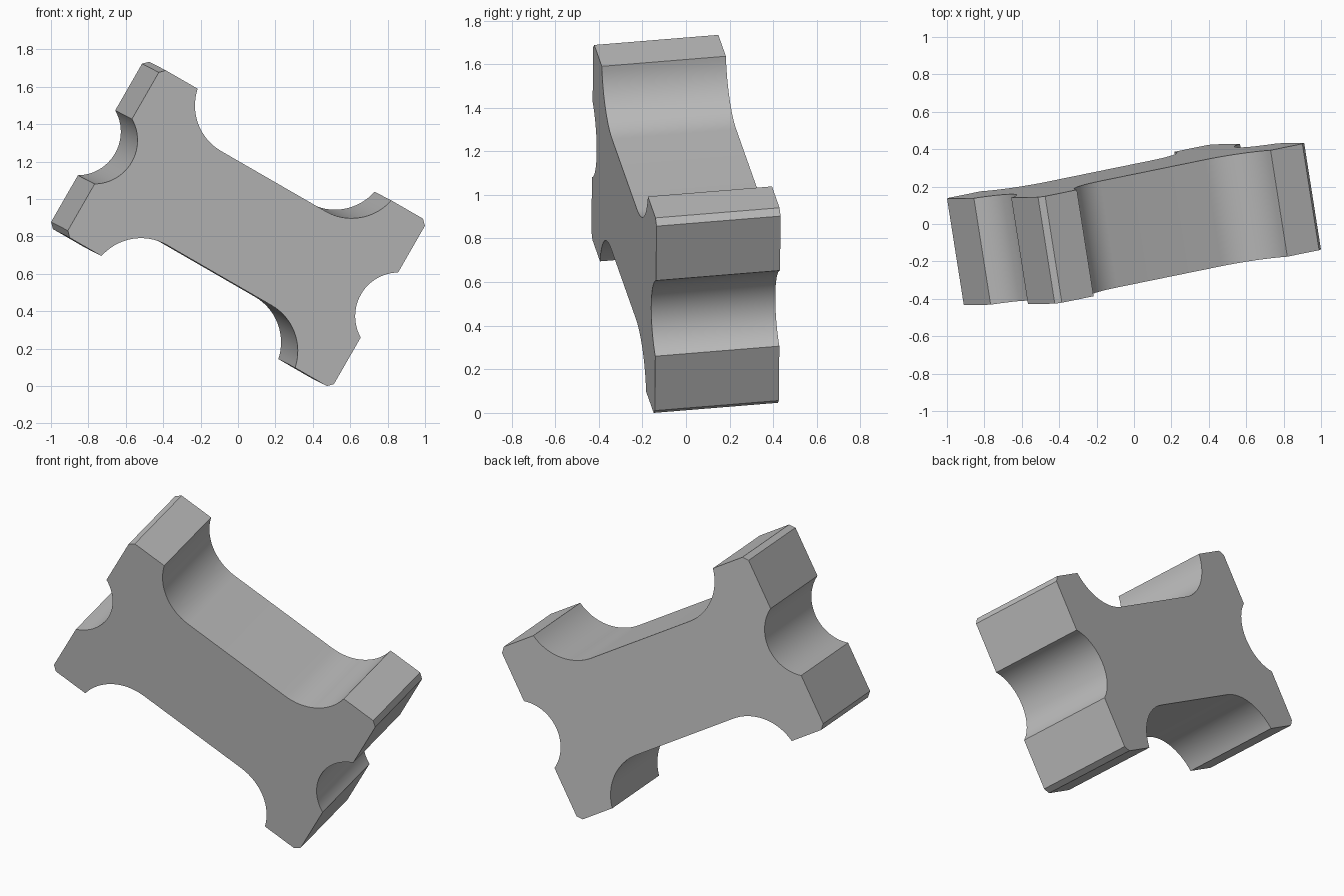
import bpy, bmesh, math
from mathutils import Vector, Matrix

cube = bpy.data.objects.get("Cube")
if cube:
    bpy.data.objects.remove(cube, do_unlink=True)

HALF_LEN, HALF_HIGH, SHAFT, THICK = 0.834, 0.516, 0.29, 0.578
CHAMFER, TAB = 0.028, 0.607      # corner cut, inner end of each flat lug
FILLET, NOTCH = 0.285, 0.231     # radii of side fillets and end notches


def arc(centre, radius, start, end, steps):
    """Points on a circle, angles in radians."""
    for i in range(steps + 1):
        t = start + (end - start) * i / steps
        yield (centre[0] + radius * math.cos(t), centre[1] + radius * math.sin(t))


# Quarter profile: shaft fillet, lug with cut corners, half of the end notch
rise = HALF_HIGH - SHAFT - FILLET
run = math.sqrt(FILLET ** 2 - rise ** 2)
quarter = list(arc((TAB - run, SHAFT + FILLET), FILLET,
                   -math.pi / 2, math.atan2(rise, run), 16))
quarter += [(HALF_LEN - CHAMFER, HALF_HIGH), (HALF_LEN, HALF_HIGH - CHAMFER)]
quarter += list(arc((HALF_LEN + NOTCH / 2, 0), NOTCH,
                    math.radians(120), math.pi, 12))

# Mirror the quarter into the closed outline
half = quarter + [(x, -z) for x, z in reversed(quarter[:-1])]
outline = half + [(-x, z) for x, z in reversed(half)]

# Extrude the outline through the thickness
bm = bmesh.new()
face = bm.faces.new([bm.verts.new((x, -THICK / 2, z)) for x, z in outline])
ext = bmesh.ops.extrude_face_region(bm, geom=[face], use_keep_orig=True)
bmesh.ops.translate(bm, vec=(0, THICK, 0),
                    verts=[g for g in ext["geom"] if isinstance(g, bmesh.types.BMVert)])
bmesh.ops.recalc_face_normals(bm, faces=bm.faces)

# Tilt the block and stand it on its lowest corner
depth = Vector((-0.155, 0.985, 0.08)).normalized()
up = Vector((0.853, 0.174, -0.492)).cross(depth).normalized()
along = depth.cross(up)
tilt = Matrix((along, depth, up)).transposed()
bmesh.ops.transform(bm, matrix=tilt.to_4x4(), verts=bm.verts)
low = min(v.co.z for v in bm.verts)
bmesh.ops.translate(bm, vec=(0, 0, -low), verts=bm.verts)

mesh = bpy.data.meshes.new("notched_block")
bm.to_mesh(mesh)
bm.free()
block = bpy.data.objects.new("notched_block", mesh)
bpy.context.collection.objects.link(block)

# Plain grey finish
grey = bpy.data.materials.new("plain_grey")
grey.use_nodes = True
colour = (0.5, 0.5, 0.5, 1)
grey.diffuse_color = colour
grey.node_tree.nodes["Principled BSDF"].inputs["Base Color"].default_value = colour
mesh.materials.append(grey)

# Smooth the curved walls, keep the corners sharp
bpy.ops.object.select_all(action="DESELECT")
block.select_set(True)
bpy.context.view_layer.objects.active = block
bpy.ops.object.shade_smooth_by_angle(angle=math.radians(25))
